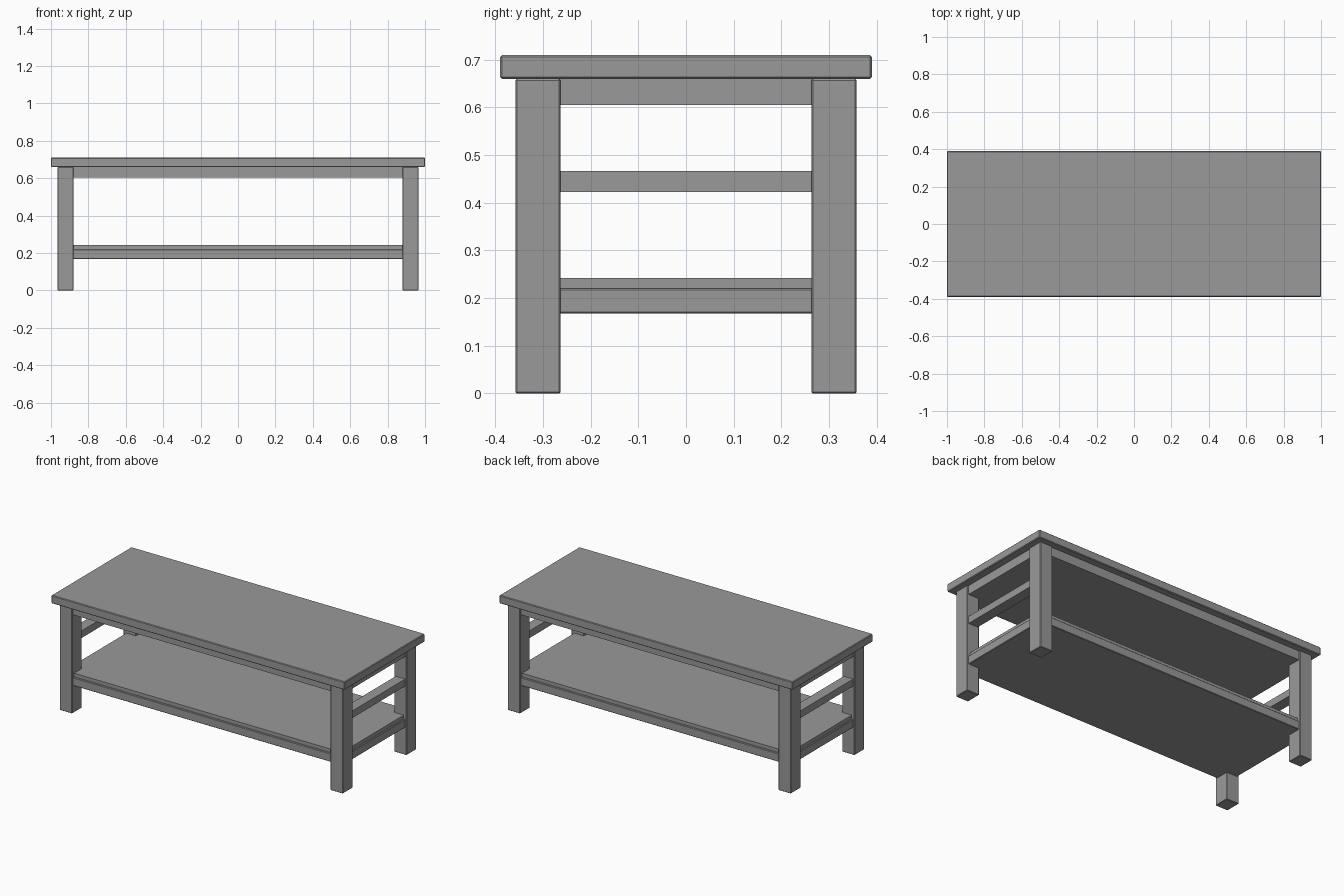
import bpy

cube = bpy.data.objects.get("Cube")
if cube:
    bpy.data.objects.remove(cube, do_unlink=True)

grey = bpy.data.materials.new("plain grey")
grey.use_nodes = True
colour = (0.32, 0.32, 0.32, 1)
grey.diffuse_color = colour
grey.node_tree.nodes["Principled BSDF"].inputs["Base Color"].default_value = colour


def board(name, x, y, z, bevel=0.003):
    """Box spanning the (low, high) ranges x, y and z, with eased edges."""
    spans = (x, y, z)
    bpy.ops.mesh.primitive_cube_add(size=1, location=[(a + b) / 2 for a, b in spans])
    ob = bpy.context.object
    ob.name = name
    ob.scale = [b - a for a, b in spans]
    bpy.ops.object.transform_apply(location=False, rotation=False, scale=True)
    ob.data.materials.append(grey)
    if bevel:
        mod = ob.modifiers.new("eased edges", "BEVEL")
        mod.width = bevel
        mod.segments = 1
    return ob


def span(half):
    return (-half, half)


def side(sign, low, high):
    return tuple(sorted((sign * low, sign * high)))


# Table top and the apron block beneath it
board("table_top", span(1.0), span(0.39), (0.66, 0.71), 0.004)
board("apron", span(0.955), span(0.348), (0.605, 0.66), 0)

# Lower shelf: thick base with a thin board set on it
board("shelf_base", span(0.955), span(0.348), (0.168, 0.22))
board("shelf_board", span(0.945), span(0.338), (0.218, 0.242), 0)

# Legs and the end rails between them
for sx, end in ((1, "left"), (-1, "right")):
    for sy, face in ((-1, "front"), (1, "back")):
        board(f"{face}_{end}_leg", side(sx, 0.88, 0.965),
              side(sy, 0.263, 0.358), (0, 0.66))
    board(f"{end}_end_rail", side(sx, 0.89, 0.955), span(0.27), (0.423, 0.467), 0)
